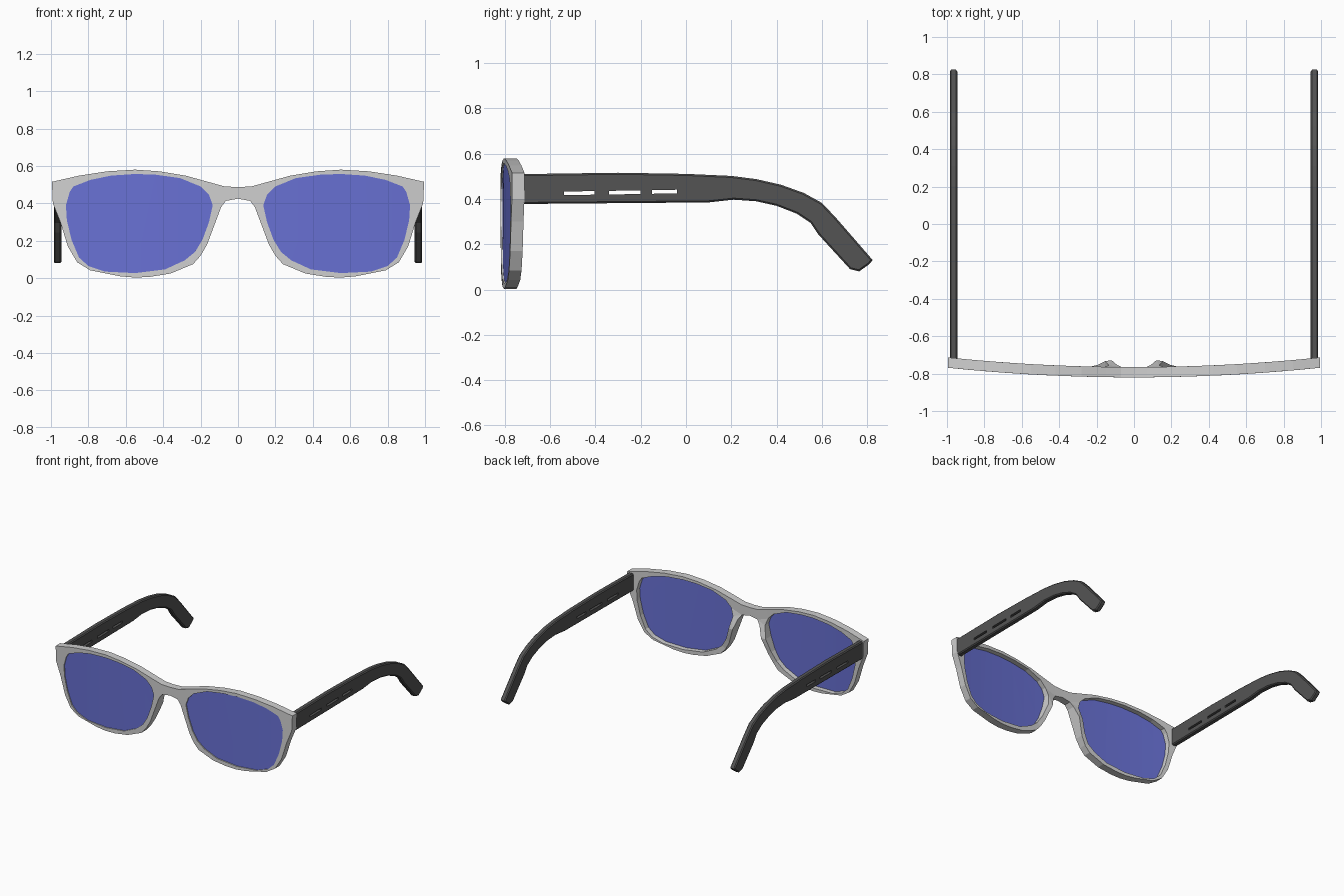
import bpy, bmesh, math

if "Cube" in bpy.data.objects:
    bpy.data.objects.remove(bpy.data.objects["Cube"])


def material(name, colour):
    m = bpy.data.materials.new(name)
    m.diffuse_color = (*colour, 1)
    m.use_nodes = True
    m.node_tree.nodes["Principled BSDF"].inputs["Base Color"].default_value = m.diffuse_color
    return m


FRAME = material("light grey", (0.63, 0.63, 0.63))
LENS = material("blue tint", (0.14, 0.165, 0.66))
TEMPLE = material("dark grey", (0.088, 0.088, 0.088))


def plate(name, loops, w0, w1, place, mat, cuts=(), chamfer=0):
    """Extrude an outline (first loop) with holes (other loops), then place each (u, v, w)."""
    bm = bmesh.new()
    for loop in loops:
        vs = [bm.verts.new((u, v, w0)) for u, v in loop]
        for a, b in zip(vs, vs[1:] + vs[:1]):
            bm.edges.new((a, b))
    bmesh.ops.triangle_fill(bm, edges=bm.edges[:], use_beauty=True, normal=(0, 0, 1))
    new = bmesh.ops.extrude_face_region(bm, geom=bm.faces[:])["geom"]
    for g in new:
        if isinstance(g, bmesh.types.BMVert):
            g.co.z = w1
    bmesh.ops.recalc_face_normals(bm, faces=bm.faces[:])
    if chamfer:
        outer = {(round(u, 3), round(v, 3)) for u, v in loops[0]}
        rim = [e for e in bm.edges
               if abs(e.verts[0].co.z - e.verts[1].co.z) < 1e-5
               and len(e.link_faces) == 2 and e.calc_face_angle() > 1
               and all((round(q.co.x, 3), round(q.co.y, 3)) in outer for q in e.verts)]
        bmesh.ops.bevel(bm, geom=rim, offset=chamfer, segments=1, affect='EDGES', profile=0.5)
    for c in cuts:
        bmesh.ops.bisect_plane(bm, geom=bm.verts[:] + bm.edges[:] + bm.faces[:],
                               plane_co=(c, 0, 0), plane_no=(1, 0, 0), dist=1e-5)
    for v in bm.verts:
        v.co = place(*v.co)
    bmesh.ops.recalc_face_normals(bm, faces=bm.faces[:])
    me = bpy.data.meshes.new(name)
    bm.to_mesh(me)
    bm.free()
    me.materials.append(mat)
    ob = bpy.data.objects.new(name, me)
    bpy.context.collection.objects.link(ob)
    return ob


def wrap(x, z, w):
    # gentle face curve, plus the nose flare on the back of the rims
    y = -0.82 + 0.052 * x * x + w
    if w > 0.04:
        d = math.hypot(abs(x) - 0.12, z - 0.28)
        y += 0.042 * max(0, 1 - d / 0.14)
    return (x, y, z)


# Front frame: half outline from top centre round to under the bridge
half = [(0, .487), (.07, .49), (.15, .512), (.28, .548), (.42, .571), (.55, .58),
        (.70, .571), (.85, .548), (.995, .515), (.99, .40), (.95, .30), (.91, .17),
        (.86, .085), (.79, .042), (.63, .01), (.55, .003), (.47, .007), (.36, .025),
        (.24, .075), (.20, .12), (.165, .18), (.12, .30), (.09, .38), (.065, .413), (0, .425)]
outline = half + [(-x, z) for x, z in half[-2:0:-1]]

opening = [(.92, .39), (.90, .46), (.88, .49), (.79, .525), (.68, .548), (.55, .557),
           (.44, .553), (.31, .535), (.20, .49), (.155, .445), (.135, .39), (.155, .30),
           (.19, .205), (.23, .14), (.285, .095), (.39, .047), (.55, .027), (.71, .035),
           (.80, .065), (.85, .11), (.89, .205), (.915, .31)]
openings = {"right": opening, "left": [(-x, z) for x, z in opening]}

plate("front_frame", [outline, *openings.values()], 0, 0.055, wrap, FRAME)

# Lenses, set just behind the front edge of the rims
for side, loop in openings.items():
    s = 1 if side == "right" else -1
    plate(side + "_lens", [loop], 0.008, 0.018, wrap, LENS,
          cuts=[s * (0.22 + 0.1 * i) for i in range(7)])

# Temples: side profile (y, z) with three through slots
temple = [(-.725, .51), (-.3, .516), (0, .511), (.2, .502), (.31, .488), (.42, .463),
          (.52, .427), (.60, .383), (.66, .32), (.74, .228), (.825, .13), (.81, .112),
          (.765, .08), (.725, .09), (.585, .243), (.55, .295), (.49, .335), (.40, .37),
          (.31, .39), (.21, .397), (.1, .385), (-.725, .378)]


def slot(a, b, z):
    return [(a, z - .008), (b, z - .006), (b, z + .01), (a, z + .008)]


slots = [slot(-.54, -.405, .425), slot(-.34, -.20, .428), slot(-.15, -.04, .431)]
for side, s in (("right", 1), ("left", -1)):
    plate(side + "_temple", [temple, *slots], 0.945, 0.985,
          lambda y, z, w, s=s: (s * w, y, z), TEMPLE, chamfer=0.007)
